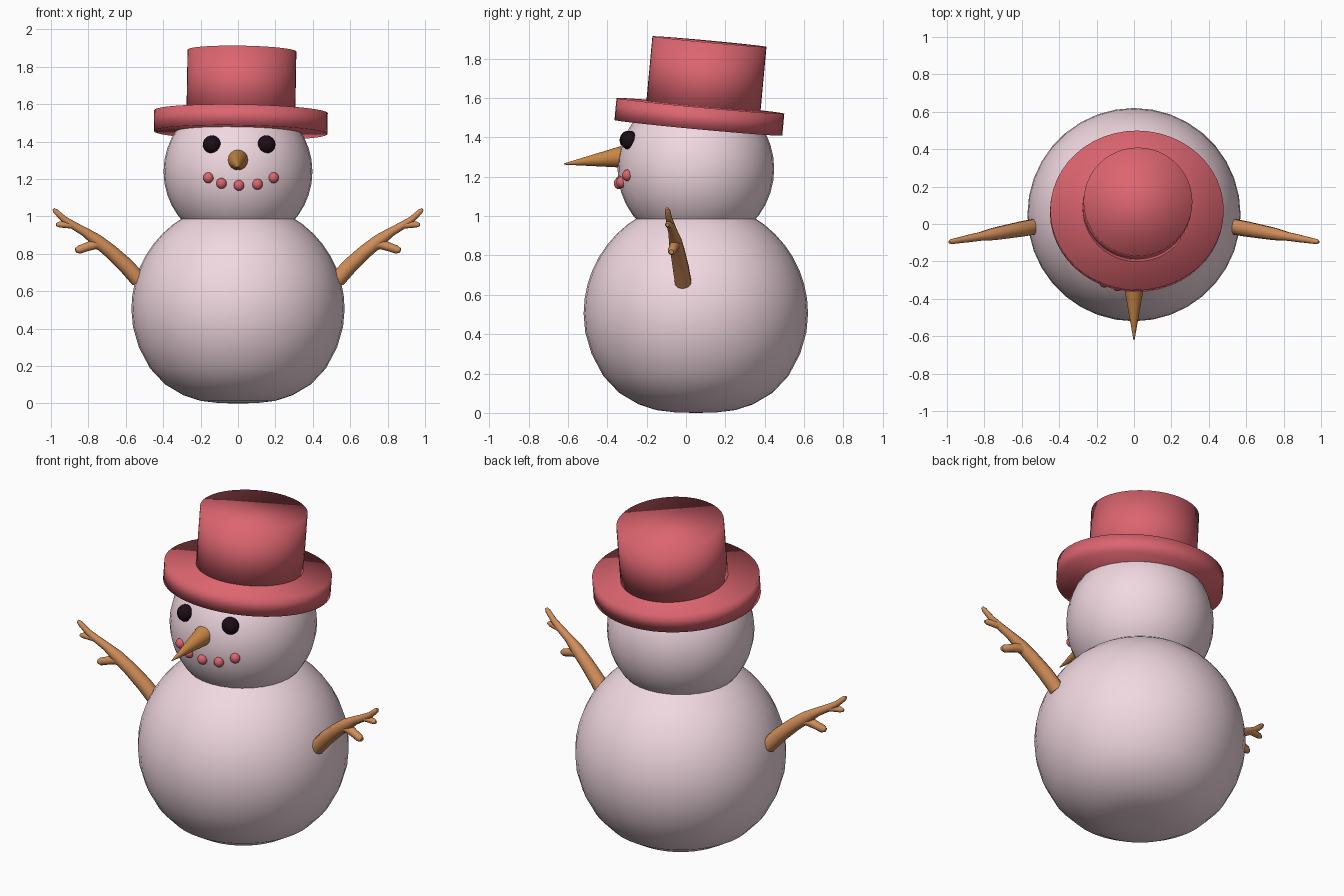
import bpy, bmesh
from math import sin, cos, pi, radians, sqrt
from mathutils import Vector, Matrix

if "Cube" in bpy.data.objects:
    bpy.data.objects.remove(bpy.data.objects["Cube"])


def material(name, rgb):
    m = bpy.data.materials.new(name)
    m.diffuse_color = (*rgb, 1)
    m.use_nodes = True
    m.node_tree.nodes["Principled BSDF"].inputs["Base Color"].default_value = m.diffuse_color
    return m


SNOW = material("snow", (0.88, 0.69, 0.75))
RED = material("red_felt", (0.72, 0.13, 0.16))
WOOD = material("wood", (0.64, 0.27, 0.10))
CARROT = material("carrot", (0.58, 0.24, 0.06))
COAL = material("coal", (0.012, 0.004, 0.008))

HEAD = Vector((0, 0.05, 1.24))
HEAD_R = 0.398


def add(name, bm, mat):
    bmesh.ops.recalc_face_normals(bm, faces=bm.faces)
    me = bpy.data.meshes.new(name)
    bm.to_mesh(me)
    bm.free()
    me.materials.append(mat)
    for p in me.polygons:
        p.use_smooth = True
    ob = bpy.data.objects.new(name, me)
    bpy.context.collection.objects.link(ob)
    return ob


def ball(name, centre, size, mat, u=32, v=20):
    bm = bmesh.new()
    bmesh.ops.create_uvsphere(bm, u_segments=u, v_segments=v, radius=1,
                              matrix=Matrix.Translation(centre) @ Matrix.Diagonal((*size, 1)))
    return add(name, bm, mat)


def lathe(name, profile, mat, matrix=Matrix(), seg=36):
    bm = bmesh.new()
    vs = [bm.verts.new((r, 0, z)) for r, z in profile]
    edges = [bm.edges.new(p) for p in zip(vs, vs[1:])]
    bmesh.ops.spin(bm, geom=vs + edges, cent=(0, 0, 0), axis=(0, 0, 1),
                   angle=2 * pi, steps=seg)
    bmesh.ops.remove_doubles(bm, verts=bm.verts, dist=1e-4)
    bm.transform(matrix)
    return add(name, bm, mat)


def cylinder(name, r, depth, matrix, mat, r2=None, seg=48):
    bm = bmesh.new()
    bmesh.ops.create_cone(bm, cap_ends=True, segments=seg, radius1=r,
                          radius2=r if r2 is None else r2, depth=depth, matrix=matrix)
    return add(name, bm, mat)


def on_face(x, z):
    """Point on the front of the head."""
    y = HEAD.y - sqrt(HEAD_R ** 2 - x ** 2 - (z - HEAD.z) ** 2)
    return Vector((x, y, z))


# Body: a ball with a softly flattened underside
lower = [(0, 0), (0.1, 0.002), (0.2, 0.014), (0.29, 0.043), (0.39, 0.102),
         (0.47, 0.187), (0.53, 0.30), (0.562, 0.41)]
upper = [(0.57 * cos(a), 0.505 + 0.57 * sin(a)) for a in [i * pi / 24 for i in range(12)]]
lathe("body", lower + upper + [(0, 1.075)], SNOW, Matrix.Translation((0, 0.05, 0)))

# Head
ball("head", HEAD, (HEAD_R, HEAD_R, HEAD_R), SNOW)

# Top hat, tipped slightly back
tilt = Matrix.Rotation(radians(1), 4, 'Y') @ Matrix.Rotation(radians(-5.3), 4, 'X')
cylinder("hat_brim", 1, 0.112, Matrix.Translation((0.015, 0.068, 1.504)) @ tilt
         @ Matrix.Diagonal((0.464, 0.428, 1, 1)), RED)
cylinder("hat_crown", 0.291, 0.37, Matrix.Translation((0.018, 0.102, 1.702)) @ tilt, RED)

# Eyes
for side, x in (("left", -0.14), ("right", 0.152)):
    ball(f"eye_{side}", on_face(x, 1.385), (0.048, 0.044, 0.048), COAL, 20, 12)

# Mouth
mouth = [(-0.158, 1.207), (-0.088, 1.177), (0.005, 1.166), (0.104, 1.172), (0.19, 1.207)]
for i, (x, z) in enumerate(mouth):
    ball(f"mouth_bead_{i + 1}", on_face(x, z), (0.028, 0.026, 0.029), RED, 16, 10)

# Carrot nose
base, tip = Vector((0, -0.28, 1.306)), Vector((0, -0.62, 1.264))
d = tip - base
cone_rot = d.to_track_quat('Z', 'Y').to_matrix().to_4x4()
nose = cylinder("nose", 0.063, d.length, Matrix.Translation((base + tip) / 2) @ cone_rot,
                CARROT, 0.003, 24)


# Twig arms: tapered tubes along (x, z, radius) points, mirrored to the other side
def twig(bm, points, seg=10):
    pts = [Vector((x, -0.014 - (x - 0.53) * 0.18, z)) for x, z, r in points]
    rings = []
    for i, p in enumerate(pts):
        t = pts[min(i + 1, len(pts) - 1)] - pts[max(i - 1, 0)]
        t.normalize()
        side = t.cross(Vector((0, 1, 0))).normalized()
        up = side.cross(t)
        r = points[i][2]
        rings.append([bm.verts.new(p + r * (side * cos(a) + up * sin(a)))
                      for a in [2 * pi * k / seg for k in range(seg)]])
    for a, b in zip(rings, rings[1:]):
        for k in range(seg):
            bm.faces.new((a[k], a[(k + 1) % seg], b[(k + 1) % seg], b[k]))
    bm.faces.new(rings[0])
    bm.faces.new(rings[-1])


bm = bmesh.new()
twig(bm, [(0.53, 0.66, 0.043), (0.60, 0.738, 0.042), (0.68, 0.812, 0.038), (0.755, 0.872, 0.034),
          (0.82, 0.918, 0.024), (0.88, 0.952, 0.021), (0.93, 0.985, 0.017),
          (0.975, 1.027, 0.014), (0.987, 1.039, 0.007)])
twig(bm, [(0.84, 0.935, 0.018), (0.89, 0.954, 0.019), (0.955, 0.957, 0.016),
          (0.972, 0.955, 0.008)])
twig(bm, [(0.70, 0.835, 0.028), (0.76, 0.855, 0.030), (0.81, 0.836, 0.023),
          (0.85, 0.822, 0.022), (0.868, 0.818, 0.012)])
arms = add("arms", bm, WOOD)
mirror = arms.modifiers.new("mirror", 'MIRROR')
mirror.use_axis = (True, False, False)

# Keep sharp edges only where the shapes really turn
for name, angle in (("nose", 50), ("arms", 60)):
    ob = bpy.data.objects[name]
    bpy.ops.object.select_all(action='DESELECT')
    ob.select_set(True)
    bpy.context.view_layer.objects.active = ob
    bpy.ops.object.shade_smooth_by_angle(angle=radians(angle))
